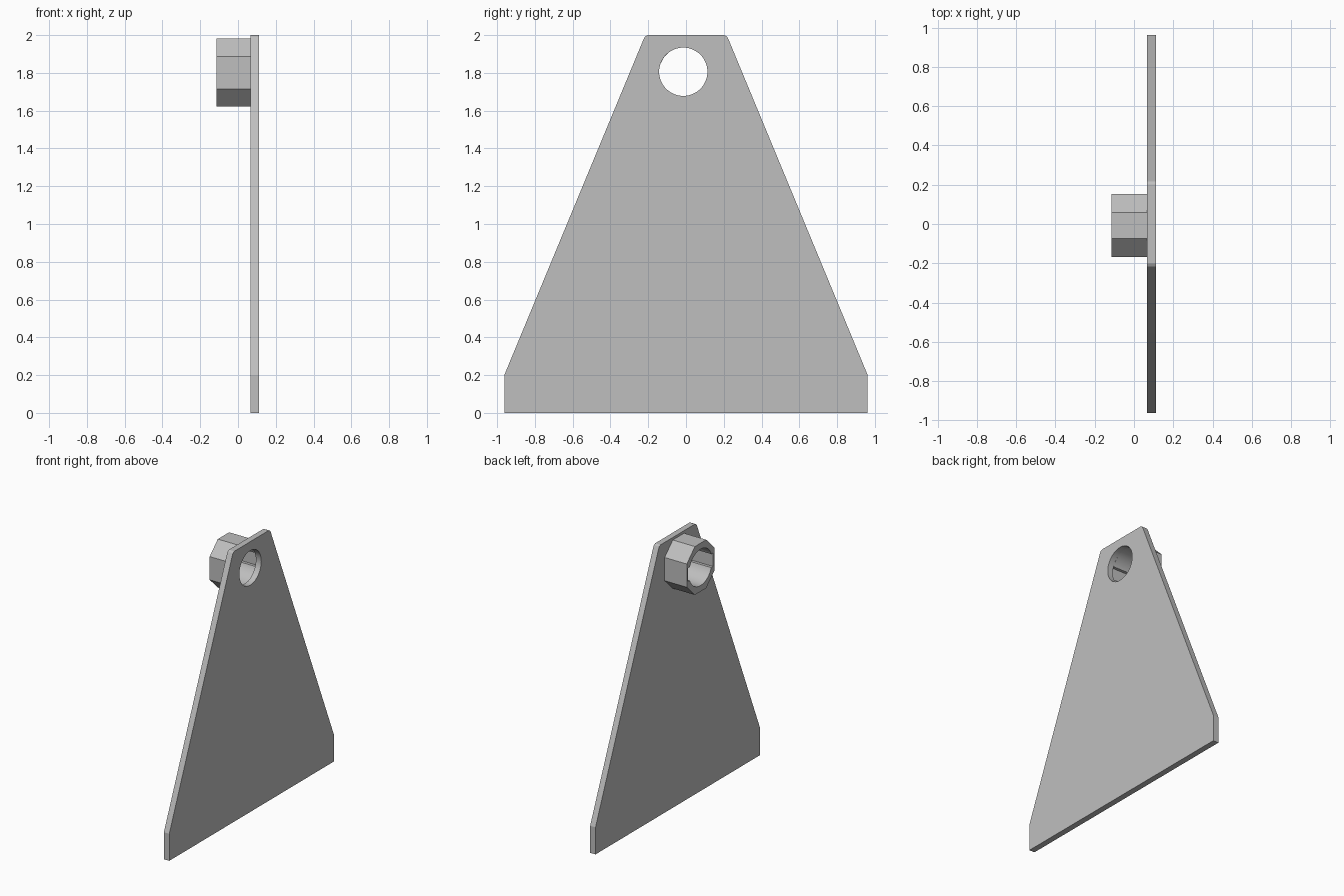
import bpy
import bmesh
import math

cube = bpy.data.objects.get("Cube")
if cube:
    bpy.data.objects.remove(cube, do_unlink=True)

grey = bpy.data.materials.new("plain grey")
grey.use_nodes = True
grey.diffuse_color = (0.52, 0.52, 0.52, 1)
grey.node_tree.nodes["Principled BSDF"].inputs["Base Color"].default_value = (0.52, 0.52, 0.52, 1)


def prism(name, outline, x0, x1):
    """Extrude a (y, z) outline along x."""
    bm = bmesh.new()
    face = bm.faces.new([bm.verts.new((x0, y, z)) for y, z in outline])
    ext = bmesh.ops.extrude_face_region(bm, geom=[face])
    moved = [v for v in ext["geom"] if isinstance(v, bmesh.types.BMVert)]
    bmesh.ops.translate(bm, verts=moved, vec=(x1 - x0, 0, 0))
    bmesh.ops.recalc_face_normals(bm, faces=bm.faces)
    mesh = bpy.data.meshes.new(name)
    bm.to_mesh(mesh)
    bm.free()
    mesh.materials.append(grey)
    obj = bpy.data.objects.new(name, mesh)
    bpy.context.collection.objects.link(obj)
    return obj


def circle(cy, cz, r, n=48):
    return [(cy + r * math.cos(2 * math.pi * i / n),
             cz + r * math.sin(2 * math.pi * i / n)) for i in range(n)]


def cut(obj, cutter):
    """Subtract the cutter, bake the result and discard the cutter."""
    mod = obj.modifiers.new("cut", "BOOLEAN")
    mod.operation = "DIFFERENCE"
    mod.solver = "EXACT"
    mod.object = cutter
    cutter.hide_render = True
    bpy.context.view_layer.update()
    graph = bpy.context.evaluated_depsgraph_get()
    mesh = bpy.data.meshes.new_from_object(obj.evaluated_get(graph))
    obj.modifiers.clear()
    obj.data = mesh
    bpy.data.objects.remove(cutter, do_unlink=True)


PLATE_IN, PLATE_OUT, HUB_END = 0.067, 0.111, -0.114
HUB_Y, HUB_Z = -0.0075, 1.802

# Tapered plate with softened top corners and a round hole
half = [(0.962, 0), (0.962, 0.2), (0.226, 1.975), (0.217, 1.992), (0.202, 2.0)]
outline = half + [(-y, z) for y, z in reversed(half)]
plate = prism("plate", outline, PLATE_IN, PLATE_OUT)
cut(plate, prism("hole_cutter", circle(-0.0145, 1.806, 0.128), 0, 0.2))

# Eight-sided hub: a box with chamfered corners
quarter = [(0.161, 0.086), (0.066, 0.179)]
ring = quarter + [(-y, z) for y, z in reversed(quarter)]
ring += [(-y, -z) for y, z in ring]
hub = prism("hub", [(HUB_Y + y, HUB_Z + z) for y, z in ring], HUB_END, PLATE_IN)

# Bore with a keyway on each side
cut(hub, prism("bore_cutter", circle(HUB_Y, HUB_Z, 0.135), -0.3, 0.3))
slot = [(-0.147, -0.05), (0.147, -0.05), (0.147, 0.05), (-0.147, 0.05)]
cut(hub, prism("keyway_cutter", [(HUB_Y + y, HUB_Z + z) for y, z in slot], -0.3, 0.3))

# Smooth the round walls, keep the edges sharp
for obj in (plate, hub):
    bpy.ops.object.select_all(action="DESELECT")
    obj.select_set(True)
    bpy.context.view_layer.objects.active = obj
    bpy.ops.object.shade_smooth_by_angle(angle=math.radians(20))
